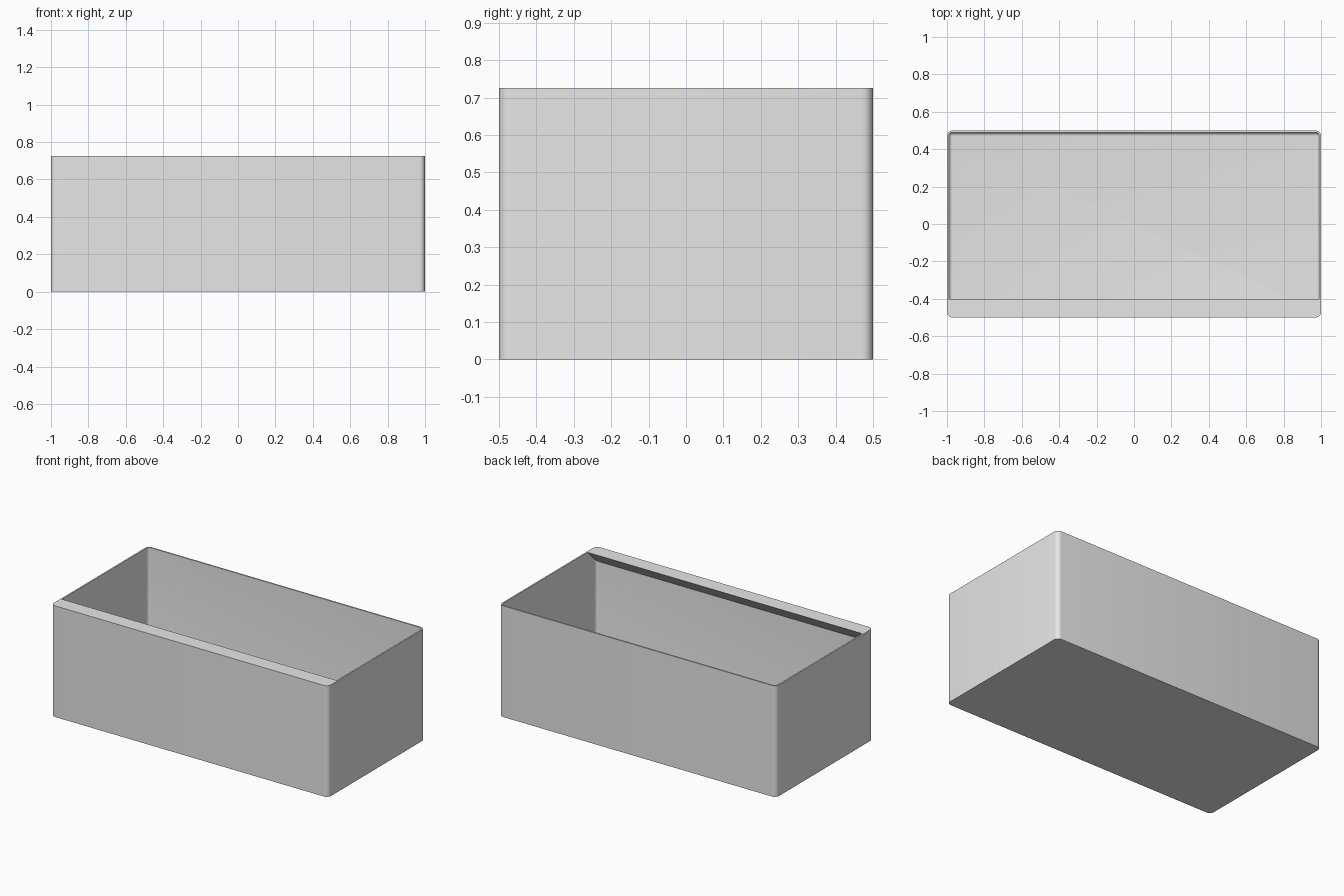
import bpy
import bmesh
import math

HALF_X, HALF_Y, HEIGHT = 1.0, 0.5, 0.725
WALL, FLOOR = 0.01, 0.012
OUTER_R = 0.03
INNER_R = OUTER_R - WALL
LIP_EDGE = -0.4
SEGS = 6

cube = bpy.data.objects.get("Cube")
if cube:
    bpy.data.objects.remove(cube, do_unlink=True)

grey = bpy.data.materials.new("light grey plastic")
grey.use_nodes = True
grey.diffuse_color = (0.8, 0.8, 0.8, 1)
grey.node_tree.nodes["Principled BSDF"].inputs["Base Color"].default_value = grey.diffuse_color


def rounded_rect(inset, radius):
    """Counter-clockwise outline, starting at the back left corner."""
    points = []
    for i, (sx, sy) in enumerate([(1, 1), (-1, 1), (-1, -1), (1, -1)]):
        cx = sx * (HALF_X - inset - radius)
        cy = sy * (HALF_Y - inset - radius)
        for k in range(SEGS + 1):
            a = (i + k / SEGS) * math.pi / 2
            points.append((cx + radius * math.cos(a), cy + radius * math.sin(a)))
    return points


def bridge(bm, low, high):
    n = len(low)
    for i in range(n):
        j = (i + 1) % n
        bm.faces.new((low[i], low[j], high[j], high[i]))


def finish(bm, name):
    bmesh.ops.remove_doubles(bm, verts=bm.verts, dist=1e-5)
    bmesh.ops.recalc_face_normals(bm, faces=bm.faces)
    mesh = bpy.data.meshes.new(name)
    bm.to_mesh(mesh)
    bm.free()
    mesh.materials.append(grey)
    obj = bpy.data.objects.new(name, mesh)
    bpy.context.collection.objects.link(obj)
    bpy.ops.object.select_all(action="DESELECT")
    obj.select_set(True)
    bpy.context.view_layer.objects.active = obj
    bpy.ops.object.shade_smooth_by_angle(angle=math.radians(30))


# Open bin: outer wall, rim, inner wall, then a fillet down to the floor
sections = [(0, OUTER_R, 0), (0, OUTER_R, HEIGHT), (WALL, INNER_R, HEIGHT)]
for k in range(SEGS + 1):
    a = k / SEGS * math.pi / 2
    shrink = INNER_R * (1 - math.cos(a))
    sections.append((WALL + shrink, max(INNER_R - shrink, 0.0005),
                     FLOOR + INNER_R * (1 - math.sin(a))))

bm = bmesh.new()
rings = [[bm.verts.new((x, y, z)) for x, y in rounded_rect(inset, r)]
         for inset, r, z in sections]
for low, high in zip(rings, rings[1:]):
    bridge(bm, low, high)
bm.faces.new(rings[0])
bm.faces.new(rings[-1])
finish(bm, "bin")

# Front lip: wedge with a flat top and a 45 degree underside
inner_x = HALF_X - WALL
outline = [p for p in rounded_rect(WALL, INNER_R) if p[1] < LIP_EDGE]
outline = [(-inner_x, LIP_EDGE)] + outline + [(inner_x, LIP_EDGE)]
bm = bmesh.new()
top = [bm.verts.new((x, y, HEIGHT)) for x, y in outline]
under = [top[0]] + [bm.verts.new((x, y, HEIGHT - (LIP_EDGE - y)))
                    for x, y in outline[1:-1]] + [top[-1]]
bm.faces.new(top)
bm.faces.new(under)
for i in range(len(top) - 1):
    corners = [under[i], under[i + 1], top[i + 1], top[i]]
    bm.faces.new(list(dict.fromkeys(corners)))
finish(bm, "front_lip")
